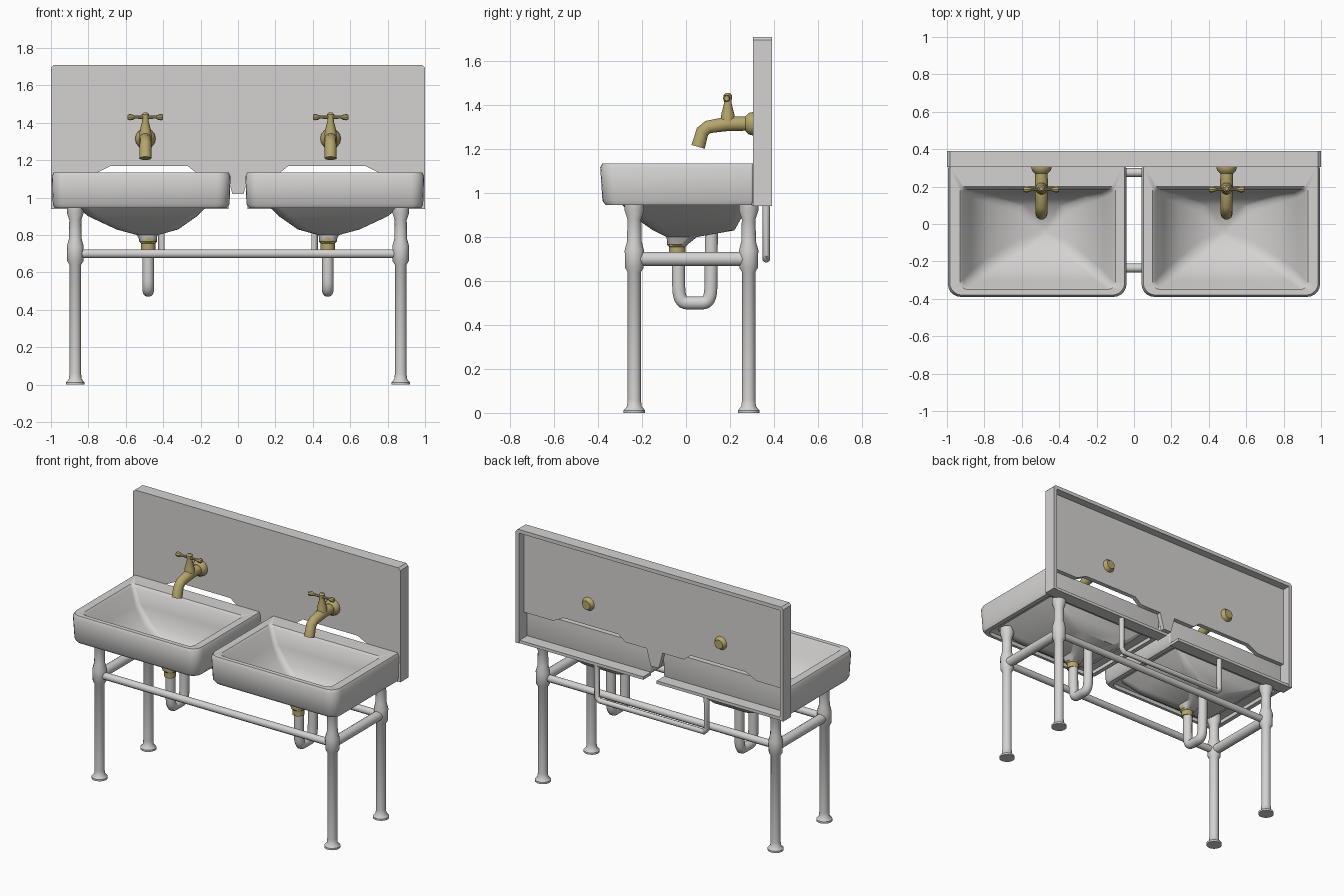
import bpy, bmesh
from math import sin, cos, pi, radians
from mathutils import Vector

if "Cube" in bpy.data.objects:
    bpy.data.objects.remove(bpy.data.objects["Cube"])


def material(name, rgb):
    m = bpy.data.materials.new(name)
    m.use_nodes = True
    m.diffuse_color = (*rgb, 1)
    m.node_tree.nodes["Principled BSDF"].inputs["Base Color"].default_value = (*rgb, 1)
    return m


WHITE = material("white enamel", (0.66, 0.65, 0.64))
BRASS = material("aged brass", (0.46, 0.38, 0.15))


def smooth(ob, angle=40):
    bpy.ops.object.select_all(action="DESELECT")
    ob.select_set(True)
    bpy.context.view_layer.objects.active = ob
    bpy.ops.object.shade_smooth_by_angle(angle=radians(angle))


def finish(name, bm, mat):
    bmesh.ops.recalc_face_normals(bm, faces=bm.faces)
    me = bpy.data.meshes.new(name)
    bm.to_mesh(me)
    bm.free()
    me.materials.append(mat)
    ob = bpy.data.objects.new(name, me)
    bpy.context.collection.objects.link(ob)
    smooth(ob)
    return ob


def loft(name, rings, mat):
    """Skin a stack of equal point rings and cap both ends."""
    bm = bmesh.new()
    loops = [[bm.verts.new(p) for p in ring] for ring in rings]
    n = len(loops[0])
    for a, b in zip(loops, loops[1:]):
        for i in range(n):
            j = (i + 1) % n
            bm.faces.new((a[i], a[j], b[j], b[i]))
    bm.faces.new(loops[0])
    bm.faces.new(loops[-1])
    return finish(name, bm, mat)


def lathe(name, profile, origin, mat, axis="z", n=14):
    """Round part from (radius, distance) pairs along one axis."""
    o = Vector(origin)
    rings = []
    for r, d in profile:
        ring = []
        for i in range(n):
            u, v = r * cos(2 * pi * i / n), r * sin(2 * pi * i / n)
            ring.append(o + Vector({"z": (u, v, d), "y": (u, d, v), "x": (d, u, v)}[axis]))
        rings.append(ring)
    return loft(name, rings, mat)


def tube(name, points, radius, mat, scales=None, curved=False):
    cu = bpy.data.curves.new(name, "CURVE")
    cu.dimensions = "3D"
    cu.bevel_depth = radius
    cu.bevel_resolution = 3
    cu.resolution_u = 6
    cu.use_fill_caps = True
    sp = cu.splines.new("NURBS" if curved else "POLY")
    sp.points.add(len(points) - 1)
    for i, p in enumerate(points):
        sp.points[i].co = (*p, 1)
        sp.points[i].radius = scales[i] if scales else 1
    if curved:
        sp.order_u = 3
        sp.use_endpoint_u = True
    cu.materials.append(mat)
    ob = bpy.data.objects.new(name, cu)
    bpy.context.collection.objects.link(ob)
    bpy.ops.object.select_all(action="DESELECT")
    ob.select_set(True)
    bpy.context.view_layer.objects.active = ob
    bpy.ops.object.convert(target="MESH")
    smooth(bpy.context.view_layer.objects.active)


def box(name, lo, hi, mat):
    corners = [(0, 0), (1, 0), (1, 1), (0, 1)]
    pick = (lo, hi)
    loft(name, [[(pick[a][0], pick[b][1], e[2]) for a, b in corners] for e in pick], mat)


def prism(name, outline, y0, y1, mat):
    loft(name, [[(x, y, z) for x, z in outline] for y in (y0, y1)], mat)


def rounded(side, x0, x1, y0, y1, z, rf, rb):
    """Rectangle ring with front and back corner radii."""
    pts = []
    for cx, cy, r, start in ((x1 - rb, y1 - rb, rb, 0), (x0 + rb, y1 - rb, rb, 1),
                             (x0 + rf, y0 + rf, rf, 2), (x1 - rf, y0 + rf, rf, 3)):
        for k in range(6):
            a = pi / 2 * (start + k / 5)
            pts.append((side * (cx + r * cos(a)), cy + r * sin(a), z))
    return pts


# Splashback: front sheet with a notched lower edge, inside a hollow frame
half = [(0.03, 1.02), (0.06, 1.13), (0.22, 1.13), (0.27, 1.17), (0.68, 1.17), (0.76, 1.13), (0.99, 1.13)]
outline = half + [(0.99, 1.70), (-0.99, 1.70)] + [(-x, z) for x, z in reversed(half)]
prism("splashback_sheet", outline, 0.305, 0.335, WHITE)
frame = [(-1, 0.94), (-1, 1.695), (-0.985, 1.71), (0.985, 1.71), (1, 1.695), (1, 0.94),
         (0.975, 0.94), (0.975, 1.685), (-0.975, 1.685), (-0.975, 0.94)]
prism("splashback_frame", frame, 0.305, 0.39, WHITE)

for s, side in ((-1, "right"), (1, "left")):
    # Basin: bowl underside, apron lip, outer wall, rim, then the inside of the bowl
    loft(side + "_basin", [rounded(s, *r) for r in (
        (0.44, 0.52, -0.08, 0.00, 0.76, 0.03, 0.03),
        (0.43, 0.54, -0.09, 0.05, 0.80, 0.04, 0.04),
        (0.32, 0.65, -0.15, 0.22, 0.83, 0.06, 0.05),
        (0.22, 0.80, -0.25, 0.26, 0.90, 0.06, 0.04),
        (0.14, 0.90, -0.32, 0.27, 0.98, 0.05, 0.03),
        (0.09, 0.95, -0.345, 0.285, 0.97, 0.05, 0.02),
        (0.09, 0.95, -0.345, 0.285, 0.945, 0.05, 0.02),
        (0.06, 0.98, -0.365, 0.30, 0.945, 0.06, 0.01),
        (0.045, 0.99, -0.38, 0.305, 0.965, 0.07, 0.01),
        (0.04, 0.995, -0.39, 0.305, 1.115, 0.07, 0.01),
        (0.05, 0.985, -0.38, 0.305, 1.135, 0.065, 0.01),
        (0.10, 0.93, -0.35, 0.20, 1.135, 0.04, 0.02),
        (0.115, 0.915, -0.34, 0.185, 1.12, 0.04, 0.02),
        (0.16, 0.87, -0.30, 0.17, 1.02, 0.05, 0.03),
        (0.24, 0.78, -0.23, 0.15, 0.92, 0.05, 0.04),
        (0.36, 0.62, -0.13, 0.10, 0.85, 0.05, 0.04),
        (0.46, 0.50, -0.06, -0.02, 0.82, 0.015, 0.015))], WHITE)
    box(side + "_basin_back_lip", (min(s * 0.05, s * 0.98), 0.30, 0.94),
        (max(s * 0.05, s * 0.98), 0.385, 0.96), WHITE)

    # Brass drain and trap pipe
    x = s * 0.48
    lathe(side + "_drain", [(0.048, 0.79), (0.048, 0.765), (0.038, 0.755), (0.038, 0.72)],
          (x, -0.04, 0), BRASS)
    tube(side + "_trap", [(x, -0.035, 0.74), (x, -0.035, 0.62), (x, -0.03, 0.50), (x, 0.04, 0.50),
                          (x, 0.11, 0.50), (x, 0.115, 0.62), (x, 0.115, 0.84)], 0.031, WHITE, curved=True)

    # Tap: wall flange, body with downturned spout, stem and cross handle
    x = s * 0.495
    lathe(side + "_tap_flange", [(0.03, 0.36), (0.045, 0.335), (0.055, 0.305), (0.05, 0.285), (0.035, 0.27)],
          (x, 0, 1.315), BRASS, "y")
    tube(side + "_tap_spout", [(x, 0.30, 1.315), (x, 0.19, 1.315), (x, 0.10, 1.30),
                               (x, 0.075, 1.28), (x, 0.055, 1.21)], 0.033, BRASS,
         (1, 1.05, 0.95, 0.95, 1))
    lathe(side + "_tap_stem", [(0.034, 1.32), (0.03, 1.36), (0.017, 1.41), (0.019, 1.43), (0.02, 1.445), (0.01, 1.455)],
          (x, 0.19, 0), BRASS)
    lathe(side + "_tap_handle", [(0.012, -0.095), (0.017, -0.085), (0.015, -0.07), (0.008, -0.055), (0.009, 0),
                                 (0.008, 0.055), (0.015, 0.07), (0.017, 0.085), (0.012, 0.095)],
          (x, 0.185, 1.43), BRASS, "x", 8)

    # Legs with feet, collars and flared tops
    for y, end in ((-0.235, "front"), (0.285, "back")):
        lathe(f"{side}_{end}_leg", [(0.05, 0), (0.05, 0.012), (0.034, 0.03), (0.031, 0.06), (0.031, 0.64),
                                    (0.043, 0.66), (0.045, 0.74), (0.034, 0.78), (0.032, 0.88),
                                    (0.045, 0.92), (0.045, 0.96)], (s * 0.87, y, 0), WHITE)
    tube(side + "_side_rail", [(s * 0.87, -0.235, 0.70), (s * 0.87, 0.285, 0.70)], 0.033, WHITE)

# Long rails between the legs
for y, end in ((-0.235, "front"), (0.275, "back")):
    tube(end + "_rail", [(-0.87, y, 0.70), (0.87, y, 0.70)], 0.024, WHITE)

# Supply pipe loop behind the basins
tube("supply_pipe", [(-0.41, 0.365, 0.96), (-0.41, 0.365, 0.72), (-0.39, 0.365, 0.70),
                     (0.39, 0.365, 0.70), (0.41, 0.365, 0.72), (0.41, 0.365, 0.96)], 0.018, WHITE)
